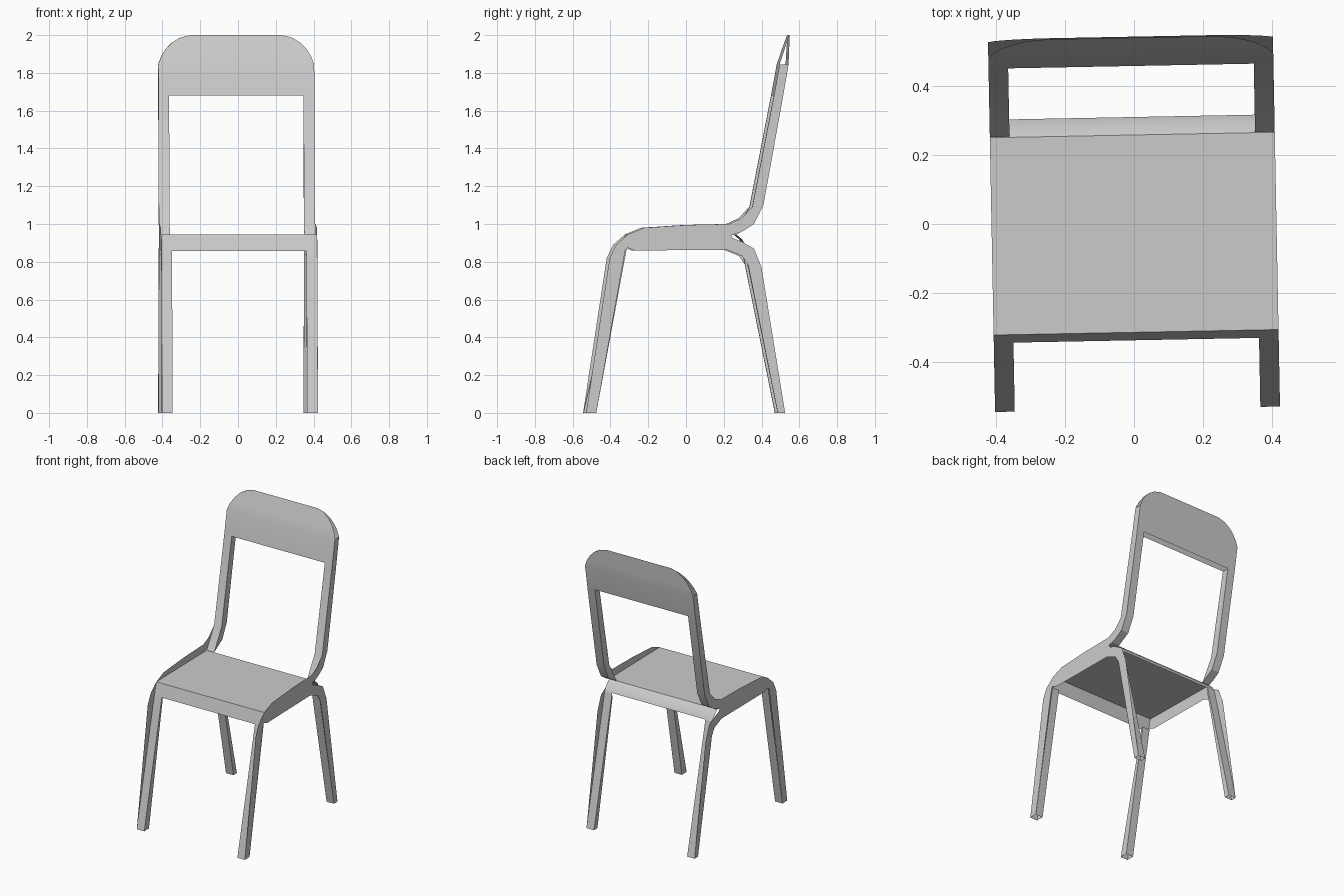
import bpy, math

if "Cube" in bpy.data.objects:
    bpy.data.objects.remove(bpy.data.objects["Cube"], do_unlink=True)

grey = bpy.data.materials.new("light_grey")
grey.use_nodes = True
COLOUR = (0.6, 0.6, 0.6, 1)
grey.diffuse_color = COLOUR
grey.node_tree.nodes["Principled BSDF"].inputs["Base Color"].default_value = COLOUR

OUT, IN = 0.413, 0.356      # outer and inner half widths of the frame
YAW = math.radians(1.1)     # the whole chair is turned slightly


def add(name, faces, mirror=False, smooth=True):
    """Make an object from a list of faces, each a list of points."""
    verts, index, polys = [], {}, []
    for face in faces:
        poly = []
        for p in face:
            key = tuple(round(c, 4) for c in p)
            if key not in index:
                index[key] = len(verts)
                verts.append(key)
            if index[key] not in poly:
                poly.append(index[key])
        polys.append(poly)
    mesh = bpy.data.meshes.new(name)
    mesh.from_pydata(verts, [], polys)
    mesh.materials.append(grey)
    obj = bpy.data.objects.new(name, mesh)
    bpy.context.collection.objects.link(obj)
    obj.rotation_euler.z = YAW
    bpy.context.view_layer.objects.active = obj
    bpy.ops.object.select_all(action='DESELECT')
    obj.select_set(True)
    if smooth:
        bpy.ops.object.shade_smooth_by_angle(angle=math.radians(25))
    if mirror:
        obj.modifiers.new("mirror", 'MIRROR')


def strip(path, x0, x1):
    """Sweep a side profile path across the width."""
    return [[(x0, *a), (x1, *a), (x1, *b), (x0, *b)] for a, b in zip(path, path[1:])]


def limb(front, back):
    """Front, back and inner faces of a bar with open ends."""
    inner = [(IN, *p) for p in front] + [(IN, *p) for p in reversed(back)]
    return strip(front, IN, OUT) + strip(back[::-1], IN, OUT) + [inner]


# Side outlines as (y, z)
leg_f_out = [(-.537, 0), (-.412, .82), (-.378, .89), (-.315, .945)]
leg_f_in = [(-.483, 0), (-.33, .86), (-.318, .875), (-.28, .86)]
leg_r_out = [(.517, 0), (.392, .77), (.352, .87), (.29, .905), (.24, .925)]
leg_r_in = [(.478, 0), (.322, .78), (.29, .83), (.21, .863)]
up_front = [(.26, .945), (.343, 1.09), (.458, 1.68)]
up_back = [(.26, .945), (.352, 1.0), (.402, 1.1), (.507, 1.68)]
rail_top = [(-.23, .98), (0, .995), (.22, 1.0), (.285, 1.03)]

# Legs taper upwards behind the side sheets; uprights follow them
add("front_legs", limb([(-.537, 0), (-.337, .858)], [(-.483, 0), (-.322, .87)]), mirror=True)
add("rear_legs", limb([(.478, 0), (.308, .84)], [(.517, 0), (.31, .88)]), mirror=True)
add("back_uprights", limb(up_front, up_back), mirror=True)

# Thin outer side sheets joining legs, seat and uprights
outline = (leg_f_out + rail_top + up_front[1:] + [(.488, 1.845), (.535, 1.845)]
           + up_back[:0:-1] + [(.29, .96), (.232, .94)]
           + leg_r_out[::-1] + leg_r_in + leg_f_in[::-1])
add("frame_sides", [[(OUT, *p) for p in outline]], mirror=True, smooth=False)

# Seat sheet with front apron and rolled rear edge, open underneath
seat = [(-.337, .858), (-.314, .945), (.258, .945), (.29, .918), (.31, .88)]
add("seat", strip(seat, -OUT, OUT))

# Backrest: front and back sheets with rounded top corners, open around the edge
rows = [(1.68, OUT), (1.845, OUT), (1.89, .396), (1.93, .37), (1.96, .34),
        (1.985, .3), (2.0, .245)]


def sheet(y_low, y_mid, y_top):
    pts = []
    for z, w in rows:
        if z <= 1.845:
            y = y_low + (y_mid - y_low) * (z - 1.68) / .165
        else:
            y = y_mid + (y_top - y_mid) * (z - 1.845) / .155
        pts.append((w, y, z))
    return [[(-w, y, z), (w, y, z), (v, b, c), (-v, b, c)]
            for (w, y, z), (v, b, c) in zip(pts, pts[1:])]


add("backrest", sheet(.458, .488, .54) + sheet(.507, .535, .543))
